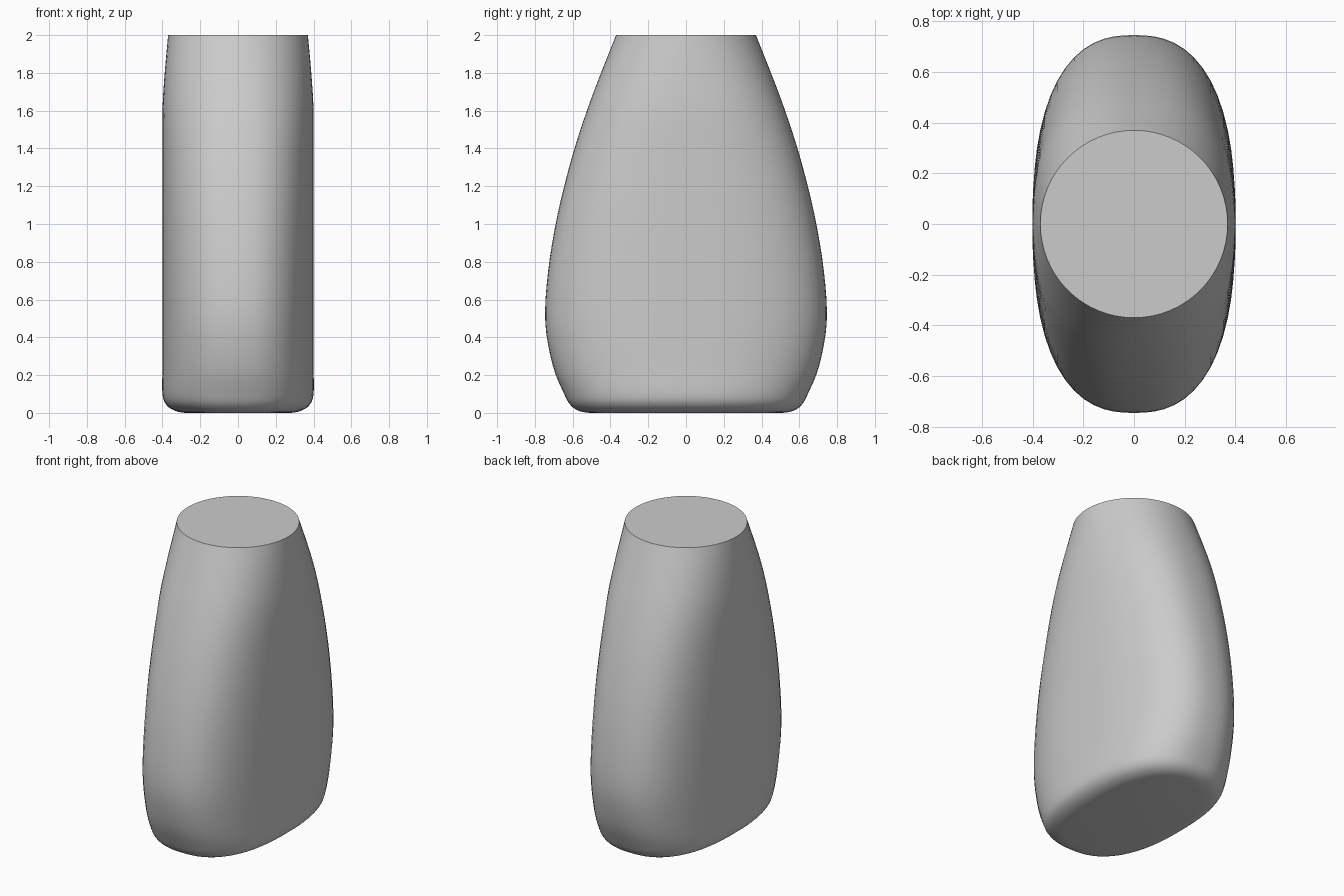
import bpy, bmesh, math

cube = bpy.data.objects.get("Cube")
if cube:
    bpy.data.objects.remove(cube, do_unlink=True)

SIDES = 64
STEPS = 4

# Profile stations: height, half width, half depth, squareness of the section
PROFILE = [
    (0.0, 0.28, 0.51, 2.5), (0.01, 0.33, 0.565, 2.5), (0.04, 0.377, 0.61, 2.5),
    (0.1, 0.4, 0.645, 2.5), (0.25, 0.4, 0.705, 2.5), (0.48, 0.4, 0.745, 2.5),
    (0.75, 0.4, 0.73, 2.5), (1.05, 0.4, 0.68, 2.5), (1.35, 0.4, 0.605, 2.45),
    (1.6, 0.4, 0.525, 2.35), (1.8, 0.388, 0.45, 2.2), (2.0, 0.37, 0.37, 2.0),
]


def smooth_stations(points):
    """Run a smooth curve through the profile stations."""
    rows = []
    for i in range(len(points) - 1):
        p1, p2 = points[i], points[i + 1]
        p0 = points[i - 1] if i else p1
        p3 = points[min(i + 2, len(points) - 1)]
        for s in range(STEPS):
            t = s / STEPS
            rows.append([
                b + t / 2 * (c - a + t * (2 * a - 5 * b + 4 * c - d
                                          + t * (3 * (b - c) + d - a)))
                for a, b, c, d in zip(p0, p1, p2, p3)])
    return rows + [points[-1]]


def section(bm, z, width, depth, power):
    """One rounded ring of the body."""
    ring = []
    for k in range(SIDES):
        a = 2 * math.pi * k / SIDES
        c, s = math.cos(a), math.sin(a)
        r = (abs(c) ** power + abs(s) ** power) ** (-1 / power)
        ring.append(bm.verts.new((width * r * c, depth * r * s, max(z, 0))))
    return ring


# Body: lofted sections with a flat base and a flat round top
bm = bmesh.new()
rings = [section(bm, *row) for row in smooth_stations(PROFILE)]
for low, high in zip(rings, rings[1:]):
    for k in range(SIDES):
        n = (k + 1) % SIDES
        bm.faces.new((low[k], low[n], high[n], high[k]))
bm.faces.new(rings[0][::-1])
bm.faces.new(rings[-1])
bmesh.ops.recalc_face_normals(bm, faces=bm.faces)

mesh = bpy.data.meshes.new("tapered_body")
bm.to_mesh(mesh)
bm.free()
body = bpy.data.objects.new("tapered_body", mesh)
bpy.context.collection.objects.link(body)

# Plain grey finish
grey = bpy.data.materials.new("plain_grey")
grey.use_nodes = True
grey.diffuse_color = (0.6, 0.6, 0.6, 1)
grey.node_tree.nodes["Principled BSDF"].inputs["Base Color"].default_value = (0.6, 0.6, 0.6, 1)
mesh.materials.append(grey)

# Smooth sides, crisp top rim
bpy.ops.object.select_all(action="DESELECT")
body.select_set(True)
bpy.context.view_layer.objects.active = body
bpy.ops.object.shade_smooth_by_angle(angle=math.radians(35))
